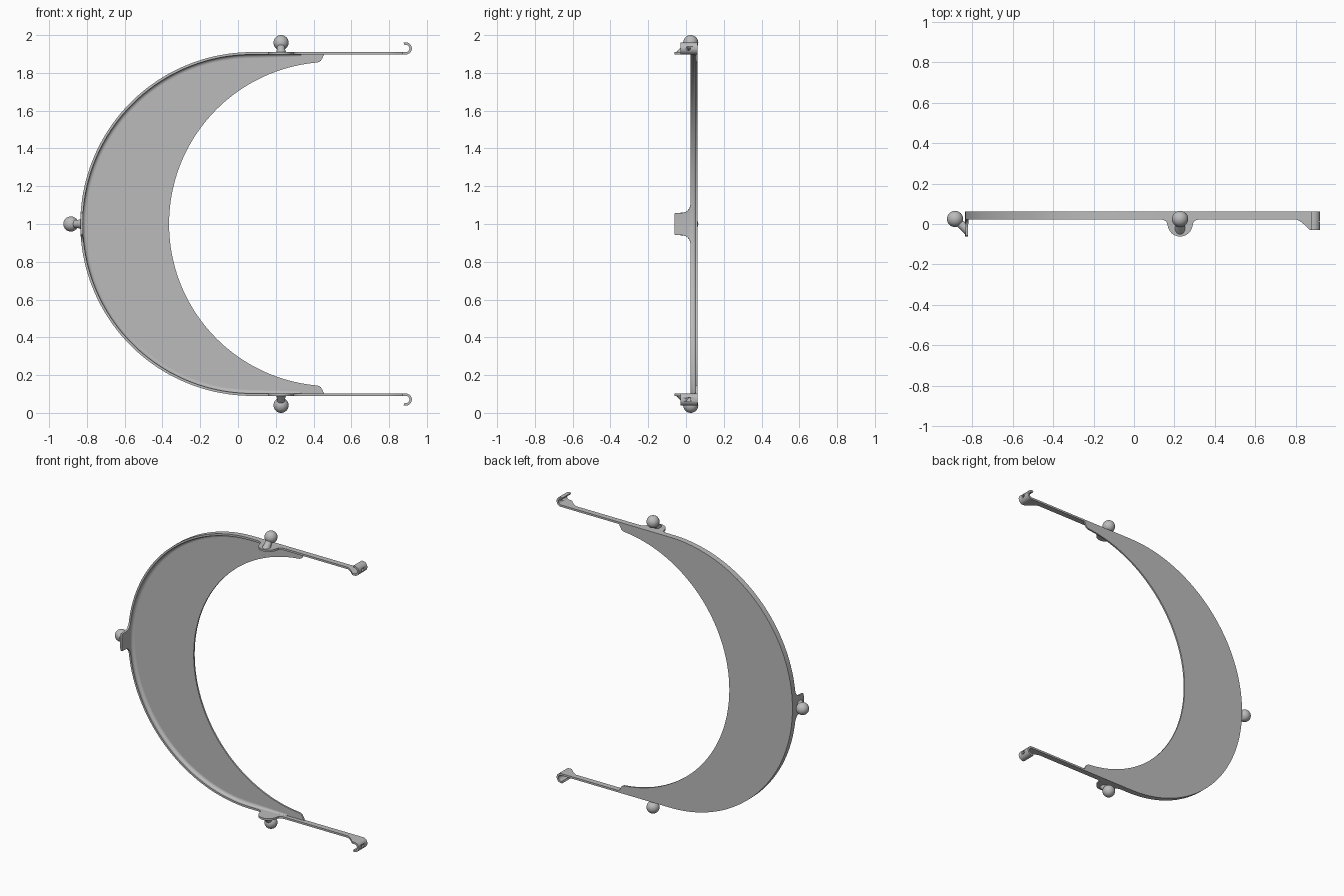
import bpy, bmesh
from math import sin, cos, pi, sqrt, radians, asin
from mathutils import Vector

cube = bpy.data.objects.get("Cube")
if cube:
    bpy.data.objects.remove(cube)

grey = bpy.data.materials.new("plain_grey")
grey.use_nodes = True
grey.diffuse_color = (0.5, 0.5, 0.5, 1)
grey.node_tree.nodes["Principled BSDF"].inputs["Base Color"].default_value = (0.5, 0.5, 0.5, 1)

BACK, FRONT, PLATE = 0.061, 0.023, 0.050    # depth levels
R, CX, WALL = 0.91, 0.075, 0.013            # rim arc radius, centre, thickness
KNOB_X = 0.228


def finish(name, bm, angle=35):
    bmesh.ops.recalc_face_normals(bm, faces=bm.faces)
    mesh = bpy.data.meshes.new(name)
    bm.to_mesh(mesh)
    bm.free()
    mesh.materials.append(grey)
    ob = bpy.data.objects.new(name, mesh)
    bpy.context.collection.objects.link(ob)
    bpy.ops.object.select_all(action='DESELECT')
    ob.select_set(True)
    bpy.context.view_layer.objects.active = ob
    bpy.ops.object.shade_smooth_by_angle(angle=radians(angle))
    return ob


def loft(bm, rings, closed=True, cap_start=False, cap_end=False):
    rows = [[bm.verts.new(p) for p in ring] for ring in rings]
    n = len(rows[0])
    for a, b in zip(rows, rows[1:]):
        for i in range(n if closed else n - 1):
            j = (i + 1) % n
            bm.faces.new((a[i], a[j], b[j], b[i]))
    if cap_start:
        bm.faces.new(rows[0])
    if cap_end:
        bm.faces.new(rows[-1])


def mirror_halves(ob):
    ob.location.z = 1
    mod = ob.modifiers.new("mirror", 'MIRROR')
    mod.use_axis = (False, False, True)


def flare(d, start, end, low):
    """Quarter-round blend from the side of a tab to the rim edge."""
    t = (end - d) / (end - start)
    return FRONT - (FRONT - low) * (1 - sqrt(max(0, 1 - t * t)))


def arc_front(z):
    if z <= 0.05:
        return -BACK
    if z <= 0.06:
        return -BACK + 0.01 - sqrt(max(0, 0.01 ** 2 - (z - 0.05) ** 2))
    return flare(z, 0.06, 0.105, -0.02) if z < 0.105 else FRONT


def arm_front(x):
    d = abs(x - KNOB_X)
    if d <= 0.062:
        return -sqrt(max(0, 0.062 ** 2 - d * d))
    if d < 0.105:
        return flare(d, 0.062, 0.105, 0)
    if x > 0.80:
        t = min(1, (x - 0.80) / 0.07)
        return FRONT - 0.053 * t ** 1.4
    return FRONT


# Upper half of the rim path: (position, inward direction, front edge depth)
path = []
tab_heights = [0, 0.05, 0.054, 0.058, 0.06, 0.0602, 0.064, 0.07, 0.08, 0.092, 0.105]
angles = [asin(z / R) for z in tab_heights]
angles += [angles[-1] + (pi / 2 - angles[-1]) * i / 40 for i in range(1, 41)]
for a in angles:
    n = Vector((cos(a), 0, -sin(a)))
    path.append((Vector((CX, 0, 0)) - n * R, n, arc_front(R * sin(a))))
down = Vector((0, 0, -1))
xs = [KNOB_X + s * 0.105 * sin(pi / 2 * i / 16) for i in range(17) for s in (-1, 1)]
xs = sorted(set(xs)) + [0.46] + [0.80 + 0.01 * i for i in range(8)] + [0.888]
for x in xs:
    path.append((Vector((x, 0, R)), down, arm_front(x)))
arm_end = len(path)
HOOK_R = 0.0195
for i in range(1, 19):                       # hook curling outward
    a = radians(-90 + 200 * i / 18)
    n = Vector((cos(a), 0, sin(a)))
    path.append((Vector((0.888, 0, R + HOOK_R)) + n * HOOK_R, n, -0.03))

# Rim band with tabs, arms and hooks
bm = bmesh.new()
rings = []
for p, n, f in path:
    q = p + n * WALL
    rings.append([(p.x, f, p.z), (q.x, f, q.z), (q.x, BACK, q.z), (p.x, BACK, p.z)])
loft(bm, rings, cap_end=True)
rim = finish("rim_with_arms", bm)
mirror_halves(rim)

# Small holes through the hooks
for s in (-1, 1):
    bm = bmesh.new()
    bmesh.ops.create_cone(bm, cap_ends=True, segments=16, radius1=0.011, radius2=0.011, depth=0.06)
    hole = finish("hook_hole_cutter", bm)
    hole.rotation_euler.y = pi / 2
    hole.location = (0.92, 0.012, 1 + s * (R + HOOK_R))
    hole.hide_render = True
    hole.hide_set(True)
    cut = rim.modifiers.new("hole", 'BOOLEAN')
    cut.operation = 'DIFFERENCE'
    cut.object = hole

# Crescent back plate
outer = [p + n * 0.004 for p, n, f in path[:arm_end] if p.x < 0.45]
tip = [Vector((x, 0, z)) for x, z in
       ((0.46, 0.9), (0.453, 0.892), (0.446, 0.877), (0.438, 0.864), (0.43, 0.858), (0.42, 0.855))]
IN_X, IN_R = 0.493, 0.858
tip_angle = asin(0.855 / IN_R)
inner = [Vector((IN_X - IN_R * cos(tip_angle * i / 40), 0, IN_R * sin(tip_angle * i / 40)))
         for i in range(39, -1, -1)]
half = outer + tip + inner
outline = half + [Vector((p.x, 0, -p.z)) for p in half[::-1] if p.z > 1e-6]
bm = bmesh.new()
face = bm.faces.new([bm.verts.new((p.x, BACK, p.z + 1)) for p in outline])
ext = bmesh.ops.extrude_face_region(bm, geom=[face])
bmesh.ops.translate(bm, vec=(0, PLATE - BACK, 0),
                    verts=[v for v in ext["geom"] if isinstance(v, bmesh.types.BMVert)])
finish("crescent_plate", bm)

# Rounded fillet between rim and plate
bm = bmesh.new()
FR = 0.02
rings = []
for p, n, f in path[:arm_end]:
    if p.x > 0.44:
        break
    r = FR if p.x < CX else FR * (1 - 0.6 * (p.x - CX) / 0.37)
    ring = []
    for i in range(7):
        a = pi / 2 * i / 6
        q = p + n * (WALL - 0.001 + r * (1 - cos(a)))
        ring.append((q.x, PLATE - r * (1 - sin(a)) - 0.0005, q.z))
    q = p + n * (WALL - 0.001)
    ring.append((q.x, PLATE + 0.003, q.z))
    rings.append(ring)
loft(bm, rings, cap_end=True)
mirror_halves(finish("rim_fillet", bm, 50))

# Ball knobs on slanted stems
for name, loc, turn in (("top_knob", (KNOB_X, 0, 1 + R), 0),
                        ("bottom_knob", (KNOB_X, 0, 1 - R), pi),
                        ("side_knob", (CX - R, 0, 1), -pi / 2)):
    bm = bmesh.new()
    rings = []
    for y, z, rx, ry in ((-0.025, -0.006, 0.027, 0.032), (-0.012, 0.012, 0.022, 0.028),
                         (0.02, 0.048, 0.02, 0.022)):
        rings.append([(rx * cos(2 * pi * i / 24), y + ry * sin(2 * pi * i / 24), z) for i in range(24)])
    loft(bm, rings, cap_start=True, cap_end=True)
    ball = bmesh.ops.create_uvsphere(bm, u_segments=32, v_segments=16, radius=0.04)
    bmesh.ops.translate(bm, verts=ball["verts"], vec=(0, 0.025, 0.05))
    knob = finish(name, bm)
    knob.location = loc
    knob.rotation_euler.y = turn
